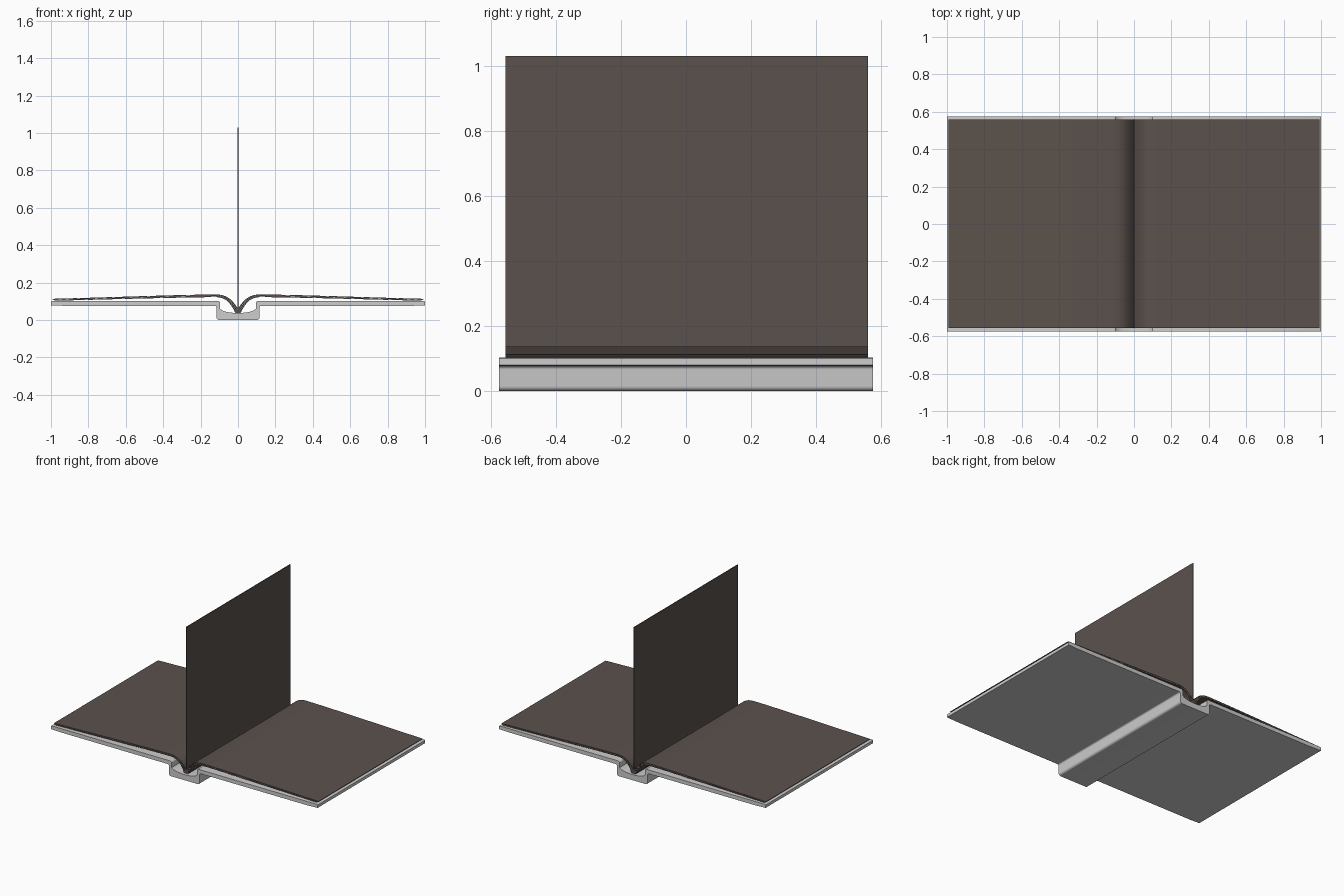
import bpy, bmesh, math

if "Cube" in bpy.data.objects:
    bpy.data.objects.remove(bpy.data.objects["Cube"])


def material(name, rgb):
    m = bpy.data.materials.new(name)
    m.diffuse_color = (*rgb, 1)
    m.use_nodes = True
    m.node_tree.nodes["Principled BSDF"].inputs["Base Color"].default_value = m.diffuse_color
    return m


grey = material("cover grey", (0.62, 0.61, 0.61))
brown = material("page brown", (0.105, 0.083, 0.073))


def extrude(name, outline, y0, y1, mat):
    """Extrude a closed x-z outline along y."""
    bm = bmesh.new()
    face = bm.faces.new([bm.verts.new((x, y0, z)) for x, z in outline])
    ext = bmesh.ops.extrude_face_region(bm, geom=[face])
    verts = [v for v in ext["geom"] if isinstance(v, bmesh.types.BMVert)]
    bmesh.ops.translate(bm, verts=verts, vec=(0, y1 - y0, 0))
    bmesh.ops.recalc_face_normals(bm, faces=bm.faces)
    me = bpy.data.meshes.new(name)
    bm.to_mesh(me)
    bm.free()
    me.materials.append(mat)
    ob = bpy.data.objects.new(name, me)
    bpy.context.collection.objects.link(ob)
    bpy.context.view_layer.objects.active = ob
    bpy.ops.object.select_all(action="DESELECT")
    ob.select_set(True)
    bpy.ops.object.shade_smooth_by_angle(angle=math.radians(35))
    return ob


def arc(cx, cz, r, a0, a1, n=5):
    return [(cx + r * math.cos(math.radians(a0 + (a1 - a0) * i / n)),
             cz + r * math.sin(math.radians(a0 + (a1 - a0) * i / n)))
            for i in range(n + 1)]


def bezier(a, b, c, d, n=10):
    return [tuple((1 - t) ** 3 * a[k] + 3 * t * (1 - t) ** 2 * b[k]
                  + 3 * t * t * (1 - t) * c[k] + t ** 3 * d[k] for k in (0, 1))
            for t in [i / n for i in range(n + 1)]]


# Cover: two boards joined by a sunken, rounded spine channel
top = [(0, 0.038), (0.03, 0.039), (0.06, 0.043), (0.085, 0.051)]
top += [(0.095, 0.06)] + arc(0.107, 0.09, 0.012, 180, 90) + [(0.995, 0.102), (1, 0.099)]
bottom = [(1, 0.079), (0.93, 0.076)] + arc(0.125, 0.066, 0.01, 90, 180)
bottom += arc(0.1, 0.015, 0.015, 0, -90)
half = top + bottom
cover = half + [(-x, z) for x, z in reversed(half[1:])]
extrude("book_cover", cover, -0.575, 0.575, grey)

# Pages: thin stacked sheets curling out of the gutter on both sides
SHEETS, THICK = 3, 0.005


def sheet(level):
    """Outline of one sheet; level 0 is the uppermost."""
    d = level * THICK

    def line(off):
        k = d + off
        curl = bezier((0.001 + k * 0.9, 0.062 - k * 1.5), (0.025 + k, 0.098 - k),
                      (0.05 + k * 0.5, 0.137 - k), (0.12, 0.137 - k))
        end = 0.992 - d * 1.2
        flat = bezier((0.12, 0.137 - k), (0.3, 0.136 - k),
                      (0.7, 0.121 - k * 0.75), (end, 0.1135 - k * 0.7), 8)
        return curl + flat[1:]
    return line(0) + line(THICK * 0.9)[::-1]


for side, label in ((1, "right"), (-1, "left")):
    for i in range(SHEETS):
        extrude(f"{label}_page_{i + 1}", [(side * x, z) for x, z in sheet(i)],
                -0.555, 0.56, brown)

# Binding where the pages meet in the gutter
binding = [(0, 0.034), (0.012, 0.036), (0.02, 0.045), (0.008, 0.062), (0, 0.068)]
extrude("page_binding", binding + [(-x, z) for x, z in binding[-2:0:-1]],
        -0.555, 0.56, brown)

# Single page standing upright
extrude("standing_page", [(-0.003, 0.04), (0.003, 0.04), (0.003, 1.03), (-0.003, 1.03)],
        -0.555, 0.56, brown)
